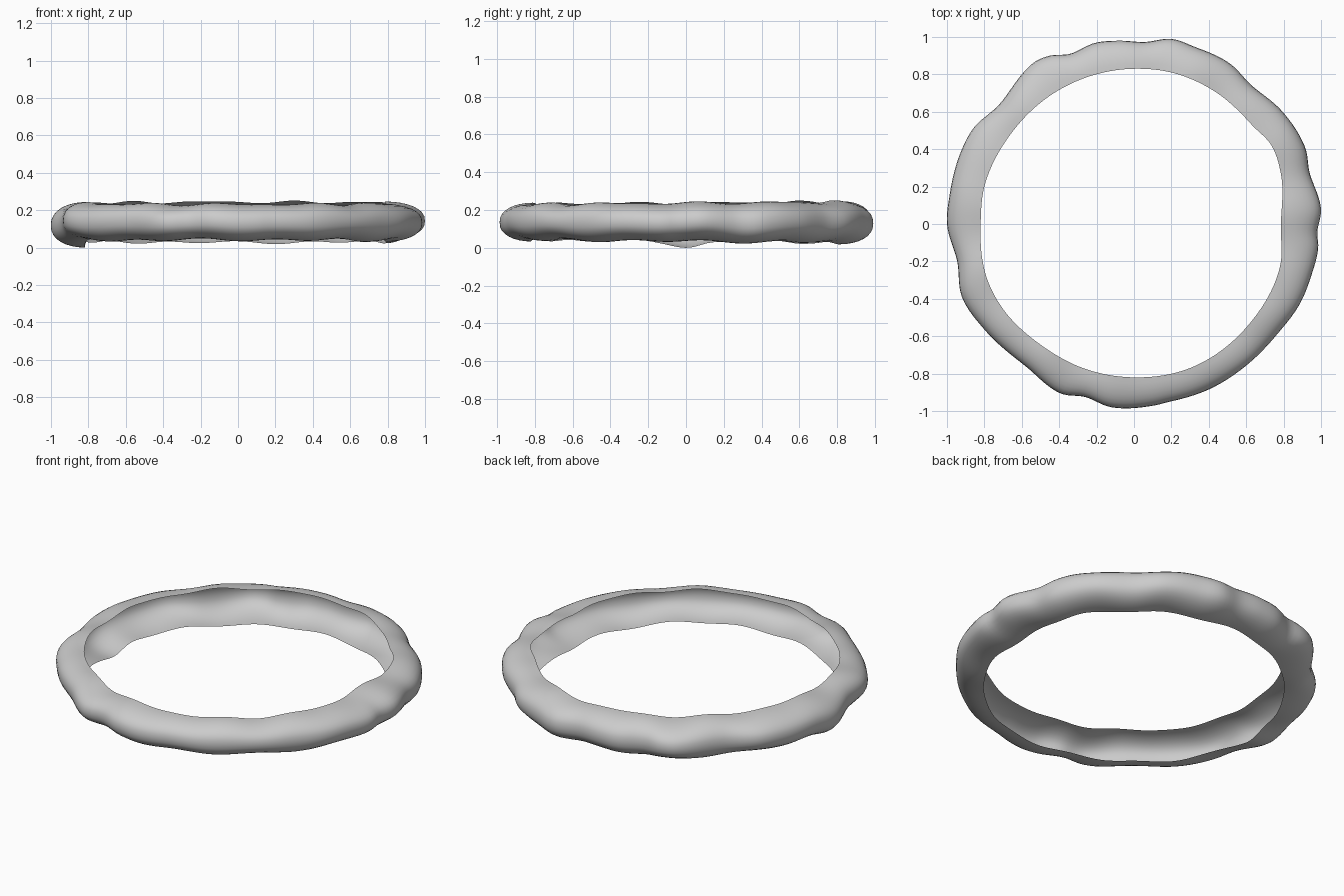
import bpy, bmesh
from math import sin, cos, pi, atan2, hypot

if "Cube" in bpy.data.objects:
    bpy.data.objects.remove(bpy.data.objects["Cube"])

# Outline samples (x, y) seen from above, counter-clockwise
OUTER = [(1, .08), (.94, .27), (.915, .41), (.79, .605), (.63, .74), (.51, .86), (.325, .947),
         (.2, .99), (.06, .973), (-.085, .98), (-.21, .968), (-.34, .91), (-.45, .9), (-.54, .86),
         (-.715, .645), (-.86, .51), (-.93, .375), (-.985, .16), (-1, 0), (-.945, -.2),
         (-.92, -.39), (-.795, -.57), (-.58, -.76), (-.395, -.905), (-.26, -.925), (-.12, -.98),
         (.11, -.97), (.19, -.95), (.41, -.88), (.59, -.765), (.765, -.59), (.885, -.43),
         (.95, -.27), (.985, -.13), (.98, -.04)]
INNER = [(.785, 0), (.785, .27), (.735, .42), (.63, .53), (.43, .71), (.2, .81), (0, .83),
         (-.395, .72), (-.66, .48), (-.8, .2), (-.82, 0), (-.79, -.28), (-.7, -.455),
         (-.5, -.645), (-.26, -.775), (0, -.82), (.3, -.77), (.62, -.53), (.78, -.23)]


def polar(points):
    """Periodic smooth radius function through the outline samples."""
    s = sorted((atan2(y, x) % (2 * pi), hypot(x, y)) for x, y in points)
    n = len(s)
    ext = [(s[i % n][0] + 2 * pi * (i // n), s[i % n][1]) for i in range(-3, n + 3)]

    def radius(a):
        i = max(k for k in range(1, len(ext) - 2) if ext[k][0] <= a)
        (t0, p0), (t1, p1), (t2, p2), (t3, p3) = ext[i - 1:i + 3]
        h = t2 - t1
        u = (a - t1) / h
        m1, m2 = (p2 - p0) / (t2 - t0) * h, (p3 - p1) / (t3 - t1) * h
        return ((2 * u**3 - 3 * u**2 + 1) * p1 + (u**3 - 2 * u**2 + u) * m1
                + (3 * u**2 - 2 * u**3) * p2 + (u**3 - u**2) * m2)
    return radius


outer, inner = polar(OUTER), polar(INNER)

# Open C-shaped section: (0 inner .. 1 outer, -1 bottom .. 1 top)
SECTION = []
for k in range(17):
    t = pi / 2 - pi * k / 16
    SECTION.append((max(cos(t), 0), (1 if sin(t) > 0 else -1) * abs(sin(t))**.85))

N = 220
bm = bmesh.new()
rings = []
for i in range(N):
    a = 2 * pi * i / N
    # rippled upper and lower rims, dipping on the left
    top = .238 + .006 * sin(a) + .005 * sin(11 * a + 1) + .003 * sin(17 * a)
    low = .034 - .007 * sin(a) + .006 * sin(13 * a) + .003 * sin(7 * a + 2)
    d = (a - pi) / .13
    low += (0 - low) * 2.718 ** (-d * d)
    mid, half = (top + low) / 2, (top - low) / 2
    ri, ro = inner(a), outer(a)
    ring = []
    for u, v in SECTION:
        r = ri + (ro - ri) * u
        ring.append(bm.verts.new((r * cos(a), r * sin(a), mid + half * v)))
    rings.append(ring)

# Outward-facing skin, hollow toward the middle of the ring
for i in range(N):
    p, q = rings[i], rings[(i + 1) % N]
    for j in range(len(SECTION) - 1):
        bm.faces.new((p[j], p[j + 1], q[j + 1], q[j]))

# Hand-formed ring band
mesh = bpy.data.meshes.new("ring_band")
bm.to_mesh(mesh)
bm.free()
band = bpy.data.objects.new("ring_band", mesh)
bpy.context.collection.objects.link(band)
bpy.context.view_layer.objects.active = band
band.select_set(True)
bpy.ops.object.shade_smooth_by_angle(angle=pi / 4)
